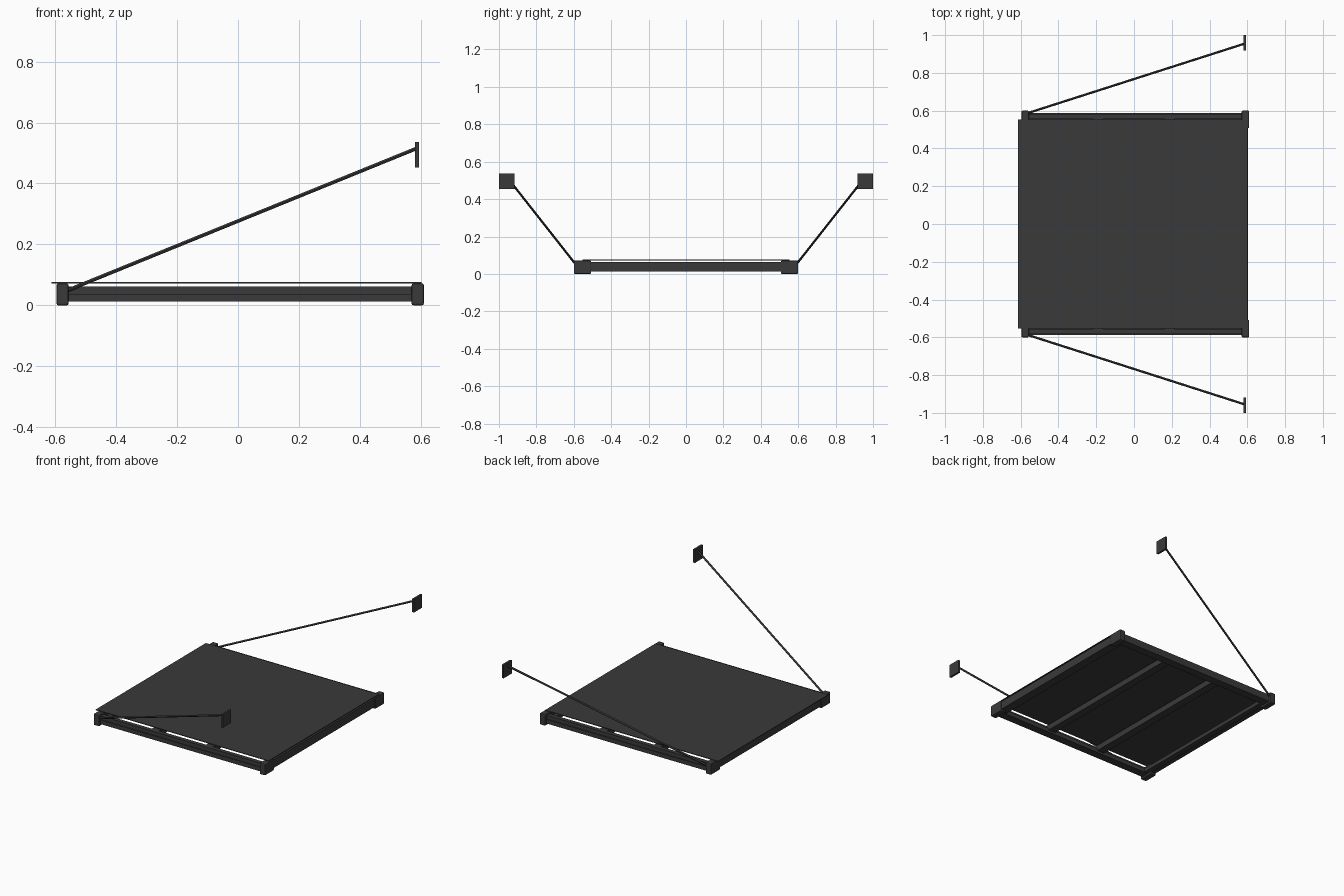
import bpy
from mathutils import Vector

cube = bpy.data.objects.get("Cube")
if cube:
    bpy.data.objects.remove(cube, do_unlink=True)

metal = bpy.data.materials.new("dark grey metal")
metal.use_nodes = True
GREY = (0.042, 0.042, 0.042, 1)
metal.diffuse_color = GREY
metal.node_tree.nodes["Principled BSDF"].inputs["Base Color"].default_value = GREY


def box(name, low, high, bevel=0):
    """Box between two opposite corners, optionally with rounded edges."""
    low, high = Vector(low), Vector(high)
    bpy.ops.mesh.primitive_cube_add(size=1, location=(low + high) / 2)
    ob = bpy.context.object
    ob.name = name
    ob.scale = high - low
    bpy.ops.object.transform_apply(location=False, rotation=False, scale=True)
    ob.data.materials.append(metal)
    if bevel:
        mod = ob.modifiers.new("rounded edges", "BEVEL")
        mod.width = bevel
        mod.segments = 2
    return ob


def rod(name, start, end, radius):
    """Round bar between two points."""
    start, end = Vector(start), Vector(end)
    axis = end - start
    bpy.ops.mesh.primitive_cylinder_add(vertices=12, radius=radius, depth=axis.length,
                                        location=(start + end) / 2)
    ob = bpy.context.object
    ob.name = name
    ob.rotation_euler = axis.to_track_quat("Z", "Y").to_euler()
    ob.data.materials.append(metal)
    bpy.ops.object.shade_smooth_by_angle()


# Thin roof sheet
box("roof_panel", (-0.613, -0.553, 0.072), (0.602, 0.553, 0.076))

# Cross rafters under the sheet
for i, x in enumerate((-0.19, 0.19)):
    box(f"rafter_{i + 1}", (x - 0.025, -0.56, 0.025), (x + 0.025, 0.56, 0.062))

# Front and back rails with stepped faces, and the struts on both sides
for side, s in (("front", -1), ("back", 1)):
    y0, y1 = sorted((s * 0.556, s * 0.582))
    box(f"{side}_rail", (-0.57, y0, 0.012), (0.585, y1, 0.062))
    y0, y1 = sorted((s * 0.535, s * 0.587))
    box(f"{side}_rail_lip", (-0.57, y0, 0.012), (0.585, y1, 0.038))
    rod(f"{side}_strut", (-0.57, s * 0.585, 0.045), (0.586, s * 0.955, 0.515), 0.006)
    y0, y1 = sorted((s * 0.918, s * 1.0))
    box(f"{side}_wall_plate", (0.581, y0, 0.453), (0.594, y1, 0.537))

# Left and right rails
for side, s, x in (("right", -1, -0.576), ("left", 1, 0.59)):
    box(f"{side}_rail", (x - 0.014, -0.57, 0.012), (x + 0.014, 0.57, 0.064))
    x0, x1 = sorted((x, x - s * 0.045))
    box(f"{side}_rail_lip", (x0, -0.56, 0.014), (x1, 0.56, 0.038))
    # Corner sleeves
    for end, t in (("front", -1), ("back", 1)):
        y0, y1 = sorted((t * 0.507, t * 0.6))
        box(f"{end}_{side}_corner", (x - 0.02, y0, 0), (x + 0.02, y1, 0.072), 0.006)
